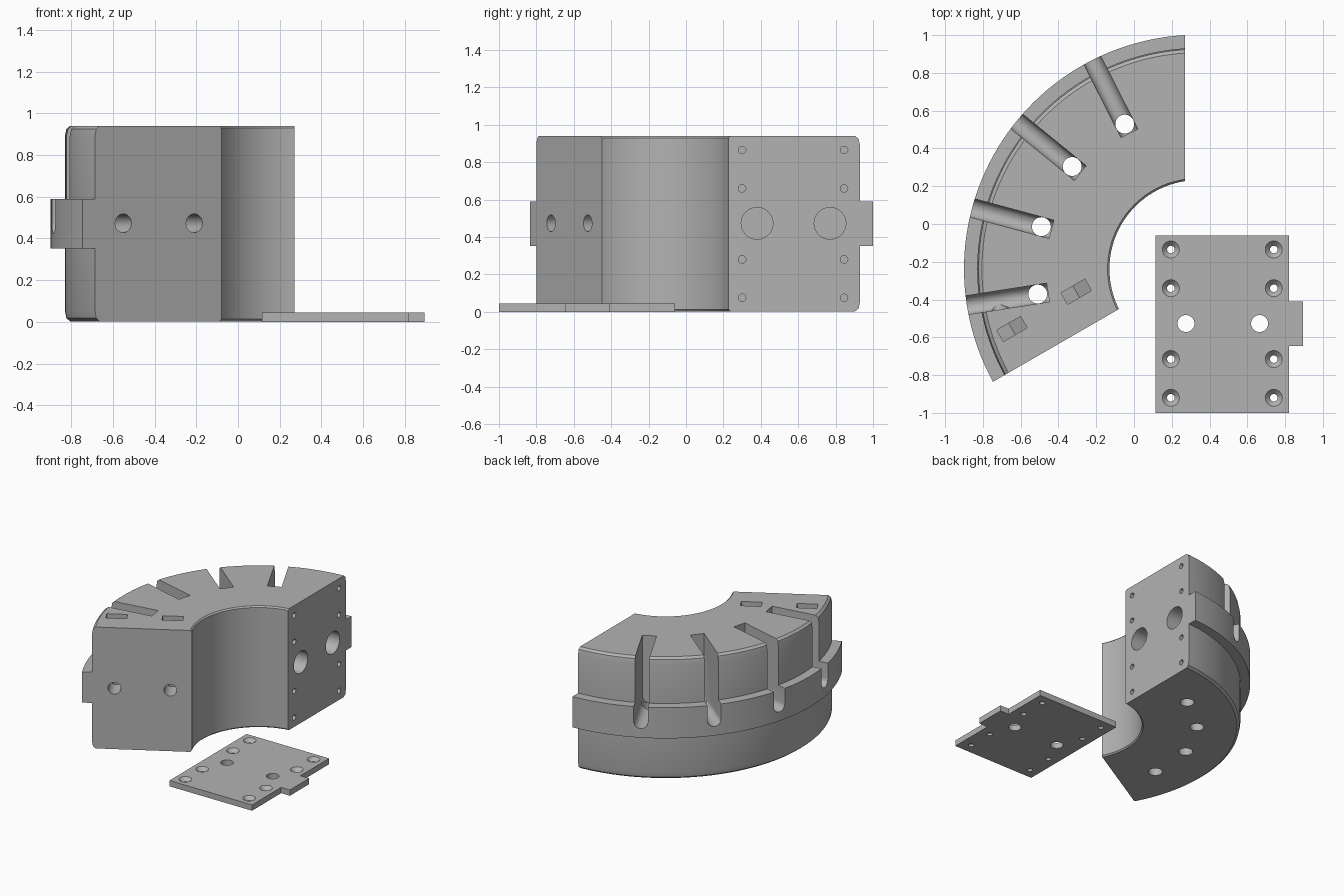
import bpy, bmesh, math
from mathutils import Vector, Matrix

old = bpy.data.objects.get("Cube")
if old:
    bpy.data.objects.remove(old, do_unlink=True)

CENTRE = Vector((0.34, -0.238, 0))
MID = 0.473
UP = Vector((0, 0, 1))

grey = bpy.data.materials.new("plain grey")
grey.use_nodes = True
grey.diffuse_color = (0.45, 0.45, 0.45, 1)
grey.node_tree.nodes["Principled BSDF"].inputs["Base Color"].default_value = (0.45, 0.45, 0.45, 1)


def make(name, bm):
    bmesh.ops.recalc_face_normals(bm, faces=bm.faces)
    mesh = bpy.data.meshes.new(name)
    bm.to_mesh(mesh)
    bm.free()
    mesh.materials.append(grey)
    ob = bpy.data.objects.new(name, mesh)
    bpy.context.collection.objects.link(ob)
    return ob


def prism(name, points, offset):
    """Extrude a closed planar outline along an offset."""
    bm = bmesh.new()
    face = bm.faces.new([bm.verts.new(p) for p in points])
    new = bmesh.ops.extrude_face_region(bm, geom=[face])["geom"]
    bmesh.ops.translate(bm, vec=offset, verts=[v for v in new if isinstance(v, bmesh.types.BMVert)])
    return make(name, bm)


def rod(start, direction, length, r1, r2=None):
    """Round cutter from a start point along a direction."""
    bm = bmesh.new()
    bmesh.ops.create_cone(bm, cap_ends=True, segments=32, radius1=r1,
                          radius2=r1 if r2 is None else r2, depth=length)
    turn = UP.rotation_difference(direction).to_matrix().to_4x4()
    spot = Vector(start) + direction * length / 2
    bm.transform(Matrix.Translation(spot) @ turn)
    return make("hole_cutter", bm)


def cut(ob, cutters):
    for c in cutters:
        c.hide_render = True
        mod = ob.modifiers.new("cut", "BOOLEAN")
        mod.solver = "EXACT"
        mod.object = c
    bpy.context.view_layer.update()
    mesh = bpy.data.meshes.new_from_object(ob.evaluated_get(bpy.context.evaluated_depsgraph_get()))
    ob.modifiers.clear()
    ob.data = mesh
    for c in cutters:
        bpy.data.objects.remove(c, do_unlink=True)
    bpy.ops.object.select_all(action="DESELECT")
    ob.select_set(True)
    bpy.context.view_layer.objects.active = ob
    bpy.ops.object.shade_smooth_by_angle(angle=math.radians(25))


# Curved block: half profile (radius, height) mirrored about the middle, swept
# between two end planes that are set in from the true radial lines
half = [(0.47, MID), (0.47, 0.93), (0.48, 0.94), (1.145, 0.94), (1.163, 0.925),
        (1.17, 0.89), (1.17, 0.59), (1.24, 0.59)]
profile = half + [(r, 0.943 - z) for r, z in reversed(half[1:])]
STEPS = 56
bm = bmesh.new()
rings = []
for i in range(STEPS + 1):
    ring = []
    for r, z in profile:
        a0 = math.pi / 2 + math.asin(0.07 / r)
        a1 = math.radians(210) - math.asin(0.026 / r)
        a = a0 + (a1 - a0) * i / STEPS
        ring.append(bm.verts.new(CENTRE + Vector((r * math.cos(a), r * math.sin(a), z))))
    rings.append(ring)
n = len(profile)
for a, b in zip(rings, rings[1:]):
    for k in range(n):
        bm.faces.new((a[k], a[(k + 1) % n], b[(k + 1) % n], b[k]))
bm.faces.new(rings[0])
bm.faces.new(rings[-1])
block = make("curved_block", bm)

cutters = []
# Radial slots with round floors, each ending at a vertical bore
for i in range(4):
    a = math.radians(116.9 + 24 * i)
    out = Vector((math.cos(a), math.sin(a), 0))
    side = Vector((-out.y, out.x, 0)) * 0.05
    arc = [math.pi + math.pi * k / 12 for k in range(13)]
    start = CENTRE + out * 0.805
    outline = [start + side * math.cos(t) + UP * (MID + 0.05 * math.sin(t)) for t in arc]
    outline += [start + side + UP, start - side + UP]
    cutters.append(prism("slot_cutter", outline, out * 0.6))
    cutters.append(rod(CENTRE + out * 0.86 - UP * 0.1, UP, 0.8, 0.05))

# Long bolt holes with counterbores, and screw holes, in the side end
LEFT = Vector((-1, 0, 0))
for y in (0.38, 0.77):
    cutters.append(rod((0.4, y, MID), LEFT, 1.5, 0.045))
    cutters.append(rod((0.4, y, MID), LEFT, 0.25, 0.085))
for y in (0.3, 0.845):
    for z in (0.075, 0.28, 0.66, 0.865):
        cutters.append(rod((0.3, y, z), LEFT, 0.2, 0.02))

# Bolt holes in the slanted end, each with a drop-in nut pocket
inward = Vector((-0.5, 0.866, 0))
along = Vector((0.866, 0.5, 0))
for x, y in ((-0.55, -0.722), (-0.21, -0.525)):
    mouth = Vector((x, y, MID))
    cutters.append(rod(mouth - inward * 0.05, inward, 0.4, 0.045))
    w = 0.073
    shape = [(-w, 0.6), (-w, -0.042), (0, -0.084), (w, -0.042), (w, 0.6)]
    base = mouth + inward * 0.157
    cutters.append(prism("nut_cutter", [base + along * s + UP * h for s, h in shape], inward * 0.07))
cut(block, cutters)

# Flat cover plate with a side tab
outline = [(0.115, -1), (0.82, -1), (0.82, -0.645), (0.895, -0.645),
           (0.895, -0.41), (0.82, -0.41), (0.82, -0.06), (0.115, -0.06)]
plate = prism("cover_plate", [(x, y, 0) for x, y in outline], UP * 0.045)
cutters = [rod((x, -0.527, -0.1), UP, 0.3, 0.045) for x in (0.275, 0.665)]
for x in (0.195, 0.74):
    for y in (-0.135, -0.34, -0.715, -0.92):
        cutters.append(rod((x, y, -0.1), UP, 0.3, 0.02))
        cutters.append(rod((x, y, 0.018), UP, 0.03, 0.02, 0.048))
cut(plate, cutters)
